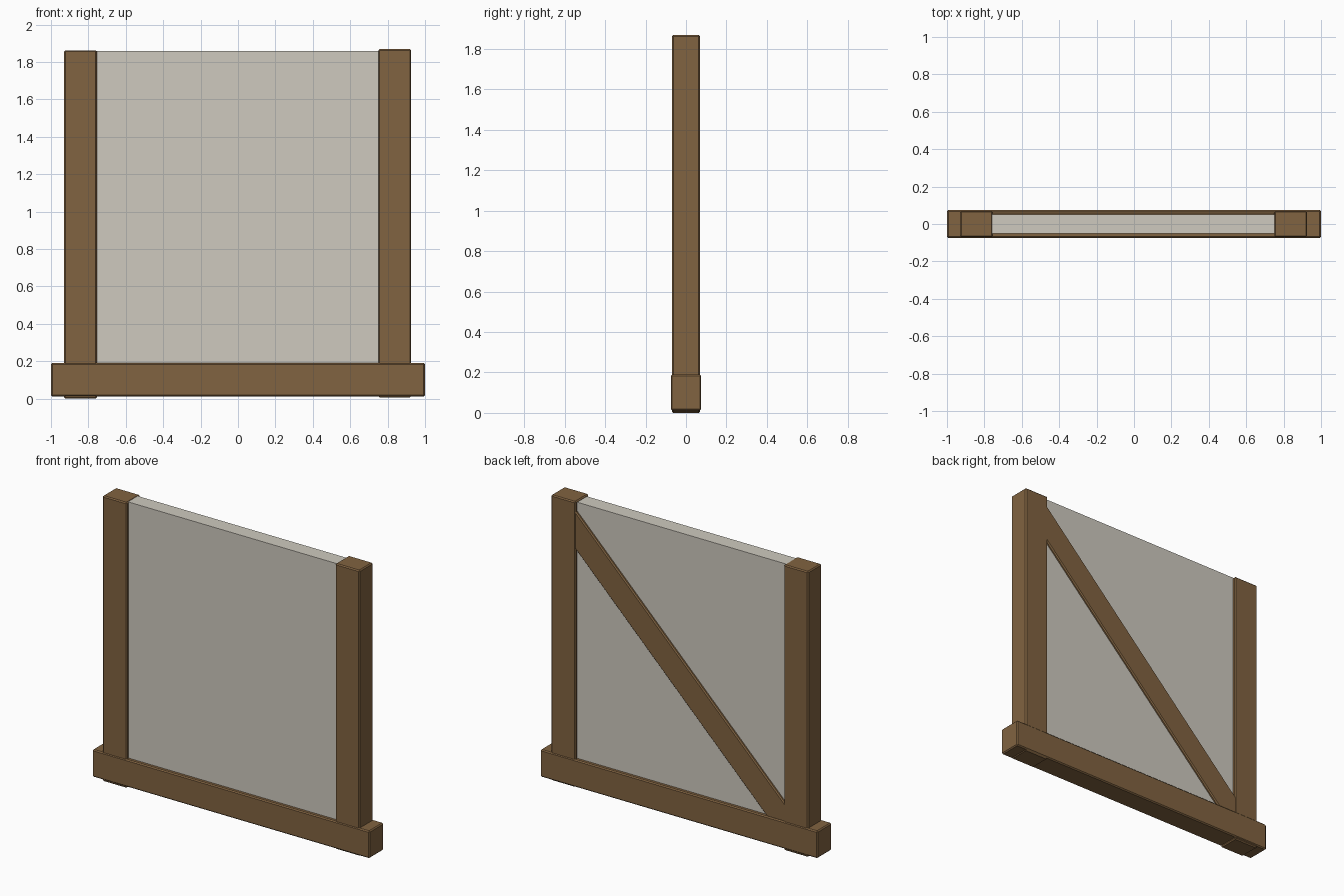
import bpy
import math

if "Cube" in bpy.data.objects:
    bpy.data.objects.remove(bpy.data.objects["Cube"])


def material(name, color):
    m = bpy.data.materials.new(name)
    m.diffuse_color = (*color, 1)
    m.use_nodes = True
    m.node_tree.nodes["Principled BSDF"].inputs["Base Color"].default_value = m.diffuse_color
    return m


wood = material("timber", (0.22, 0.125, 0.052))
plaster = material("plaster", (0.62, 0.59, 0.52))


def box(name, lo, hi, mat, bevel=0.0, tilt=0.0):
    """Box between two corners, turned about its own y axis."""
    centre = [(a + b) / 2 for a, b in zip(lo, hi)]
    bpy.ops.mesh.primitive_cube_add(size=1, location=centre)
    ob = bpy.context.object
    ob.name = name
    ob.scale = [b - a for a, b in zip(lo, hi)]
    bpy.ops.object.transform_apply(location=False, rotation=False, scale=True)
    ob.rotation_euler.y = tilt
    ob.data.materials.append(mat)
    if bevel:
        mod = ob.modifiers.new("worn_edges", "BEVEL")
        mod.width = bevel
        mod.segments = 1
    return ob


# Sill beam along the bottom
box("sill_beam", (-1.0, -0.075, 0.012), (1.0, 0.075, 0.19), wood, 0.007)

# Upright posts, the right one set slightly higher
for name, x, z in (("left_post", -0.842, 0.0), ("right_post", 0.838, 0.007)):
    box(name, (x - 0.088, -0.07, z), (x + 0.088, 0.07, z + 1.862), wood, 0.007)

# Infill panel between the posts
box("infill_panel", (-0.8, -0.05, 0.1), (0.8, 0.05, 1.86), plaster)

# Diagonal brace, showing only on the back, rising towards +x
box("diagonal_brace", (-1.15, -0.03, 0.845), (1.15, 0.066, 1.022), wood, 0.007,
    tilt=-math.radians(44.8))
